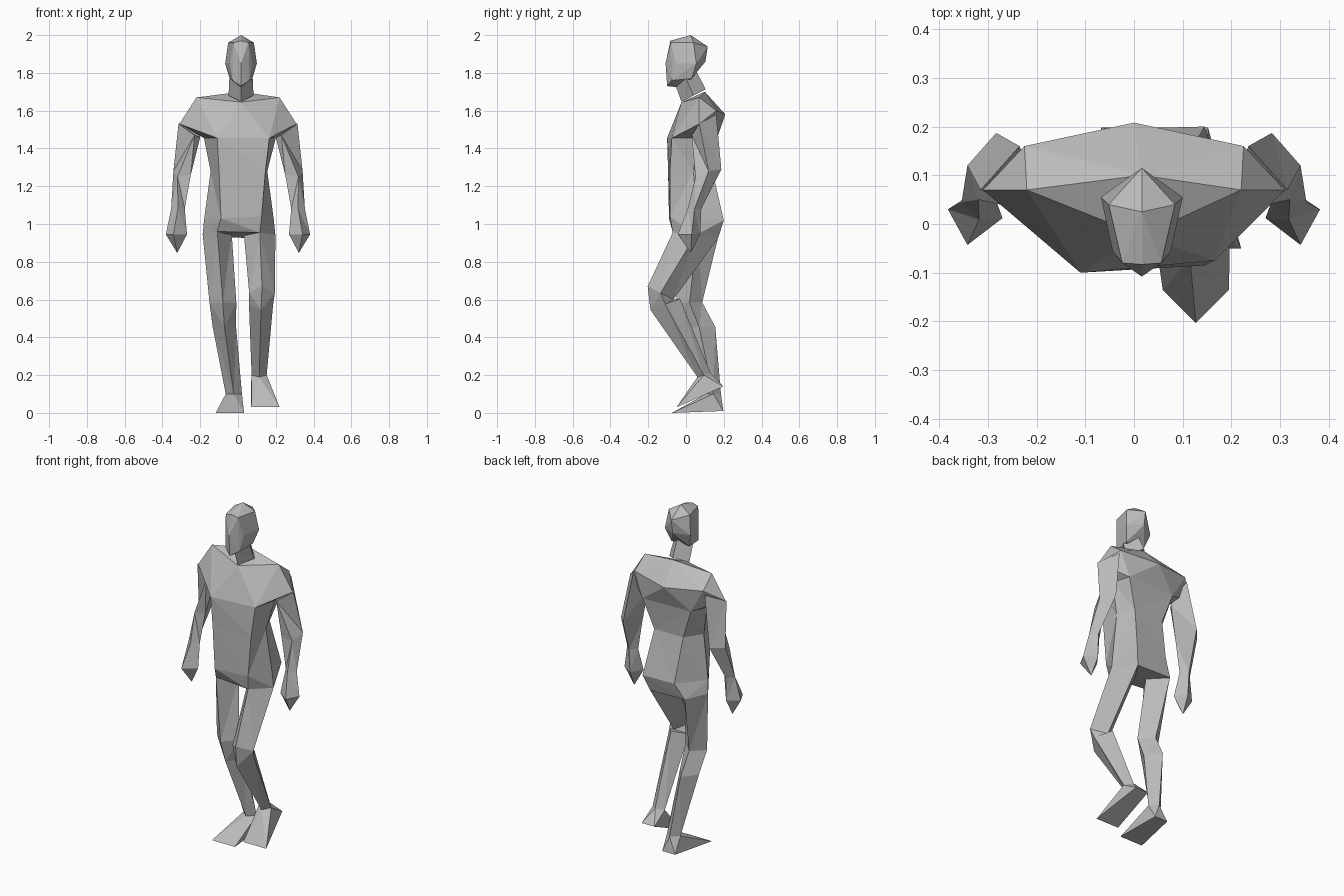
import bpy
import bmesh
import math
from mathutils import Vector

# Remove the default cube only
default_cube = bpy.data.objects.get("Cube")
if default_cube:
    bpy.data.objects.remove(default_cube, do_unlink=True)

# Single flat colour
grey = bpy.data.materials.new("plain_grey")
grey.use_nodes = True
colour = (0.5, 0.5, 0.5, 1)
grey.diffuse_color = colour
grey.node_tree.nodes["Principled BSDF"].inputs["Base Color"].default_value = colour


def finish(name, bm):
    """Turn a bmesh into a flat shaded object with outward normals."""
    bmesh.ops.recalc_face_normals(bm, faces=bm.faces[:])
    mesh = bpy.data.meshes.new(name)
    bm.to_mesh(mesh)
    bm.free()
    mesh.materials.append(grey)
    part = bpy.data.objects.new(name, mesh)
    bpy.context.scene.collection.objects.link(part)
    return part


def hull(name, points):
    """Faceted solid wrapped around a few corner points."""
    bm = bmesh.new()
    for point in points:
        bm.verts.new(point)
    bmesh.ops.convex_hull(bm, input=bm.verts[:])
    loose = [vert for vert in bm.verts if not vert.link_faces]
    bmesh.ops.delete(bm, geom=loose, context='VERTS')
    bmesh.ops.dissolve_limit(bm, angle_limit=math.radians(2),
                             verts=bm.verts[:], edges=bm.edges[:])
    return finish(name, bm)


def loft(name, rings):
    """Skin between successive rings and close both ends."""
    bm = bmesh.new()
    loops = [[bm.verts.new(point) for point in ring] for ring in rings]
    for low, high in zip(loops, loops[1:]):
        count = len(low)
        for i in range(count):
            j = (i + 1) % count
            bm.faces.new((low[i], low[j], high[j], high[i]))
    bm.faces.new(loops[0])
    bm.faces.new(loops[-1])
    bmesh.ops.triangulate(bm, faces=bm.faces[:])
    return finish(name, bm)


def diamond(x, y, z, wide, deep, tilt=0):
    """Four sided limb section; tilt raises the front and lowers the back."""
    return [Vector((x + wide, y, z)), Vector((x, y - deep, z + tilt)),
            Vector((x - wide, y, z)), Vector((x, y + deep, z - tilt))]


def mirrored(points, centre=0.0):
    """Points together with their reflection across a vertical plane."""
    both = []
    for x, y, z in points:
        both += [(centre + x, y, z), (centre - x, y, z)]
    return both


# Head and neck
middle = 0.016
face_corners = [(.04, -.08, 1.96), (.06, -.055, 1.85), (.045, -.075, 1.76)]
skull_sides = [(.068, .04, 1.96), (.084, .055, 1.85), (.06, .03, 1.77)]
profile = [(.025, 2), (-.083, 1.97), (-.108, 1.85), (-.1, 1.73),
           (-.055, 1.725), (.05, 1.81), (.103, 1.86), (.115, 1.94)]
hull("head", mirrored(face_corners + skull_sides, middle)
     + [(middle, y, z) for y, z in profile])
loft("neck", [
    diamond(middle, .04, 1.68, wide=.066, deep=.064, tilt=-.033),
    diamond(middle, 0, 1.77, wide=.062, deep=.053, tilt=-.043),
])

# Torso sections, each starting at the front and passing round the left side
chest = [(-.11, -.1, 1.455), (.166, -.075, 1.455), (.2, .06, 1.455),
         (.17, .165, 1.455), (-.14, .155, 1.455), (-.18, .06, 1.455)]
waist = [(-.1, -.095, 1.28), (.145, -.085, 1.28), (.155, .04, 1.28),
         (.11, .14, 1.28), (-.08, .14, 1.28), (-.145, .04, 1.28)]
hips = [(-.09, -.09, 1.03), (.125, -.085, 1.04), (.19, .05, 1.02),
        (.145, .2, 1.02), (-.06, .195, 1.02), (-.18, .05, 1.02)]
loft("torso", [chest, waist, hips])

# Shoulder girdle
shoulder_points = [(.31, .07, 1.53), (.22, .07, 1.67), (.225, .16, 1.6)]
hull("shoulders", chest + mirrored(shoulder_points)
     + [(0, .208, 1.58), (middle, -.024, 1.645), (middle, .1, 1.7)])

# Arms and hands, the same on both sides
upper_arm = [(.315, .07, 1.53), (.23, .03, 1.47), (.2, .07, 1.46), (.235, .16, 1.58)]
elbow = [(.342, .12, 1.28), (.32, .05, 1.25), (.25, .05, 1.26), (.283, .187, 1.29)]
wrist = diamond(.318, .045, 1.08, wide=.036, deep=.036)
palm = [(.382, .03, .945), (.342, -.043, .945), (.27, .012, .945), (.315, .075, .945)]
tip = diamond(.322, .025, .85, wide=.002, deep=.002)
for side, sign in (("left", 1), ("right", -1)):
    def flip(ring):
        return [(sign * x, y, z) for x, y, z in ring]
    loft(side + "_arm", [flip(ring) for ring in (upper_arm, elbow, wrist)])
    loft(side + "_hand", [flip(ring) for ring in (wrist, palm, tip)])

# Thigh tops shared by the pelvis and the legs
left_top = diamond(.115, .05, .94, wide=.083, deep=.12, tilt=.015)
right_top = diamond(-.11, .06, .945, wide=.077, deep=.11, tilt=.015)
hull("pelvis", hips + left_top + right_top)

# Left leg, bent and trailing
left_ankle = diamond(.112, .095, .2, wide=.04, deep=.035, tilt=-.01)
loft("left_leg", [
    left_top,
    diamond(.127, -.135, .635, wide=.068, deep=.068, tilt=.035),
    diamond(.122, -.11, .575, wide=.064, deep=.078, tilt=-.03),
    left_ankle,
])

# Right leg, straight and carrying the weight
right_ankle = diamond(-.022, .145, .1, wide=.043, deep=.04)
loft("right_leg", [
    right_top,
    diamond(-.08, .018, .585, wide=.071, deep=.068),
    diamond(-.072, .07, .455, wide=.062, deep=.085),
    right_ankle,
])


# Feet: wedge from the ankle down to a narrow heel and a broad toe edge
def foot(name, ankle, heel, toe):
    corners = list(ankle)
    for (x, y, z), half in ((heel, .042), (toe, .075)):
        corners += [(x - half, y, z), (x + half, y, z)]
    hull(name, corners)


foot("left_foot", left_ankle, heel=(.11, .198, .14), toe=(.145, -.05, .03))
foot("right_foot", right_ankle, heel=(-.025, .198, .01), toe=(-.043, -.075, 0))
